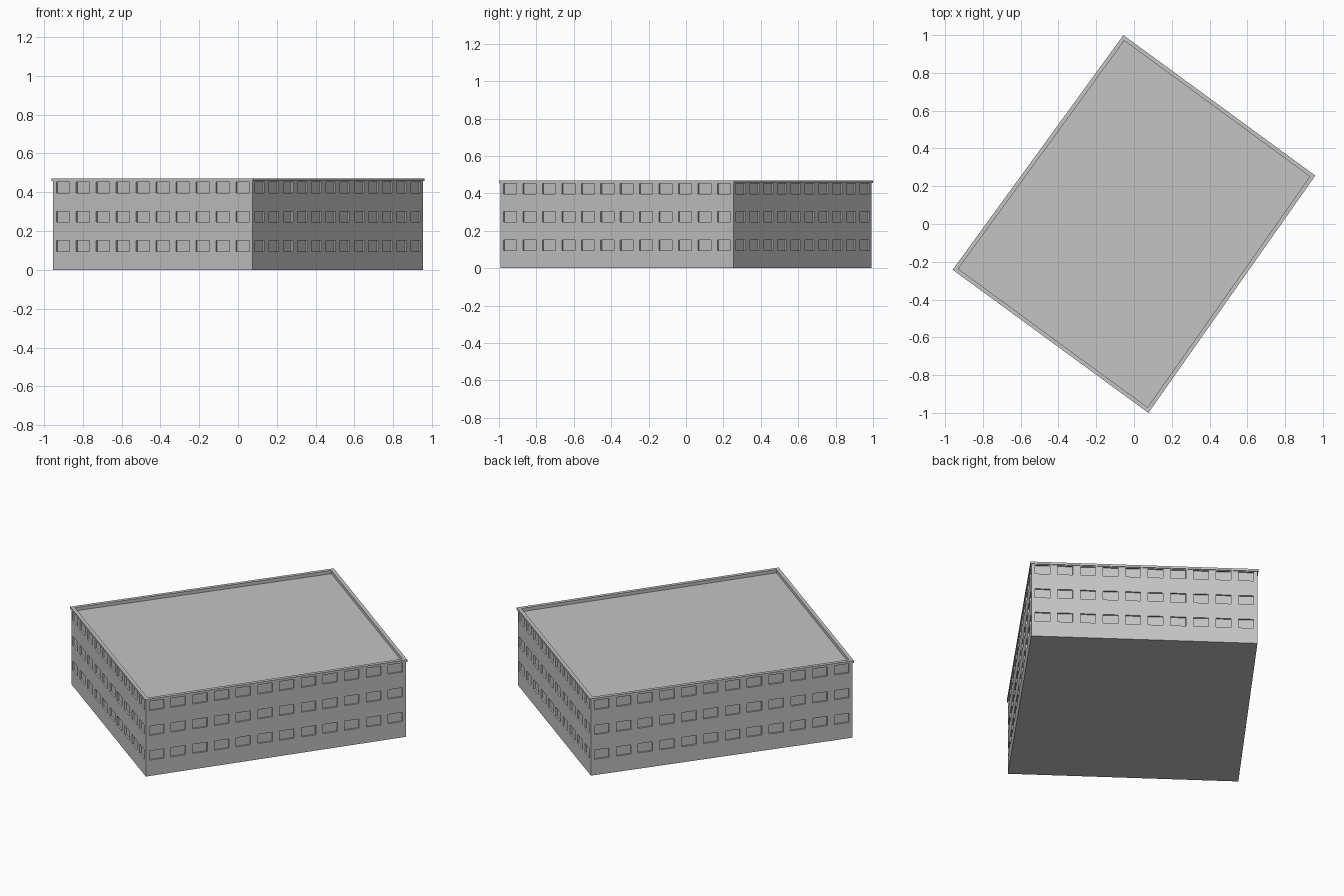
import bpy, bmesh
from mathutils import Vector

cube = bpy.data.objects.get("Cube")
if cube:
    bpy.data.objects.remove(cube, do_unlink=True)

# One plain grey for the whole building
grey = bpy.data.materials.new("light_grey")
grey.use_nodes = True
colour = (0.55, 0.55, 0.55, 1)
grey.diffuse_color = colour
grey.node_tree.nodes["Principled BSDF"].inputs["Base Color"].default_value = colour

# Footprint, counter-clockwise, with the window count of each wall
corners = [Vector(c) for c in ((-0.953, -0.241), (0.075, -0.993), (0.953, 0.255), (-0.055, 0.993))]
columns = (10, 12, 10, 12)
sills = (0.096, 0.246, 0.397)
WINDOW_HEIGHT, WINDOW_SHARE, RECESS = 0.056, 0.67, 0.01
WALL_TOP, ROOF, CAP_TOP = 0.457, 0.45, 0.47


def outline(offset):
    """Footprint corners moved outward by offset."""
    points = []
    for i, p in enumerate(corners):
        away = (p - corners[i - 1]).normalized() + (p - corners[(i + 1) % 4]).normalized()
        points.append(p + away * offset)
    return points


def finish(bm, name):
    mesh = bpy.data.meshes.new(name)
    bm.to_mesh(mesh)
    bm.free()
    mesh.materials.append(grey)
    obj = bpy.data.objects.new(name, mesh)
    bpy.context.collection.objects.link(obj)
    return obj


# Walls: a grid of panels per side, window panels pushed inward
bm = bmesh.new()
levels = [0]
for sill in sills:
    levels += [sill, sill + WINDOW_HEIGHT]
levels.append(WALL_TOP)
windows = []
for side, count in enumerate(columns):
    start, end = corners[side], corners[(side + 1) % 4]
    stops = [0]
    for i in range(count):
        stops += [(i + 0.5 - WINDOW_SHARE / 2) / count, (i + 0.5 + WINDOW_SHARE / 2) / count]
    stops.append(1)
    grid = [[bm.verts.new((*start.lerp(end, s), z)) for s in stops] for z in levels]
    for r in range(len(levels) - 1):
        for c in range(len(stops) - 1):
            face = bm.faces.new((grid[r][c], grid[r][c + 1], grid[r + 1][c + 1], grid[r + 1][c]))
            if r % 2 and c % 2:
                windows.append(face)
bm.normal_update()
bmesh.ops.inset_individual(bm, faces=windows, thickness=0, depth=-RECESS)
# Underside
bm.faces.new([bm.verts.new((*p, 0)) for p in reversed(corners)])
bmesh.ops.remove_doubles(bm, verts=bm.verts, dist=0.0001)
bmesh.ops.dissolve_limit(bm, angle_limit=0.001, verts=bm.verts, edges=bm.edges)
finish(bm, "walls_with_windows")

# Parapet rim overhanging the walls, with the sunken roof inside it
bm = bmesh.new()
profile = ((0, WALL_TOP), (0.005, WALL_TOP), (0.005, CAP_TOP), (-0.016, CAP_TOP), (-0.016, ROOF))
rings = [[bm.verts.new((*p, z)) for p in outline(offset)] for offset, z in profile]
for low, high in zip(rings, rings[1:]):
    for i in range(4):
        j = (i + 1) % 4
        bm.faces.new((low[i], low[j], high[j], high[i]))
bm.faces.new(rings[-1])
finish(bm, "parapet_and_roof")
